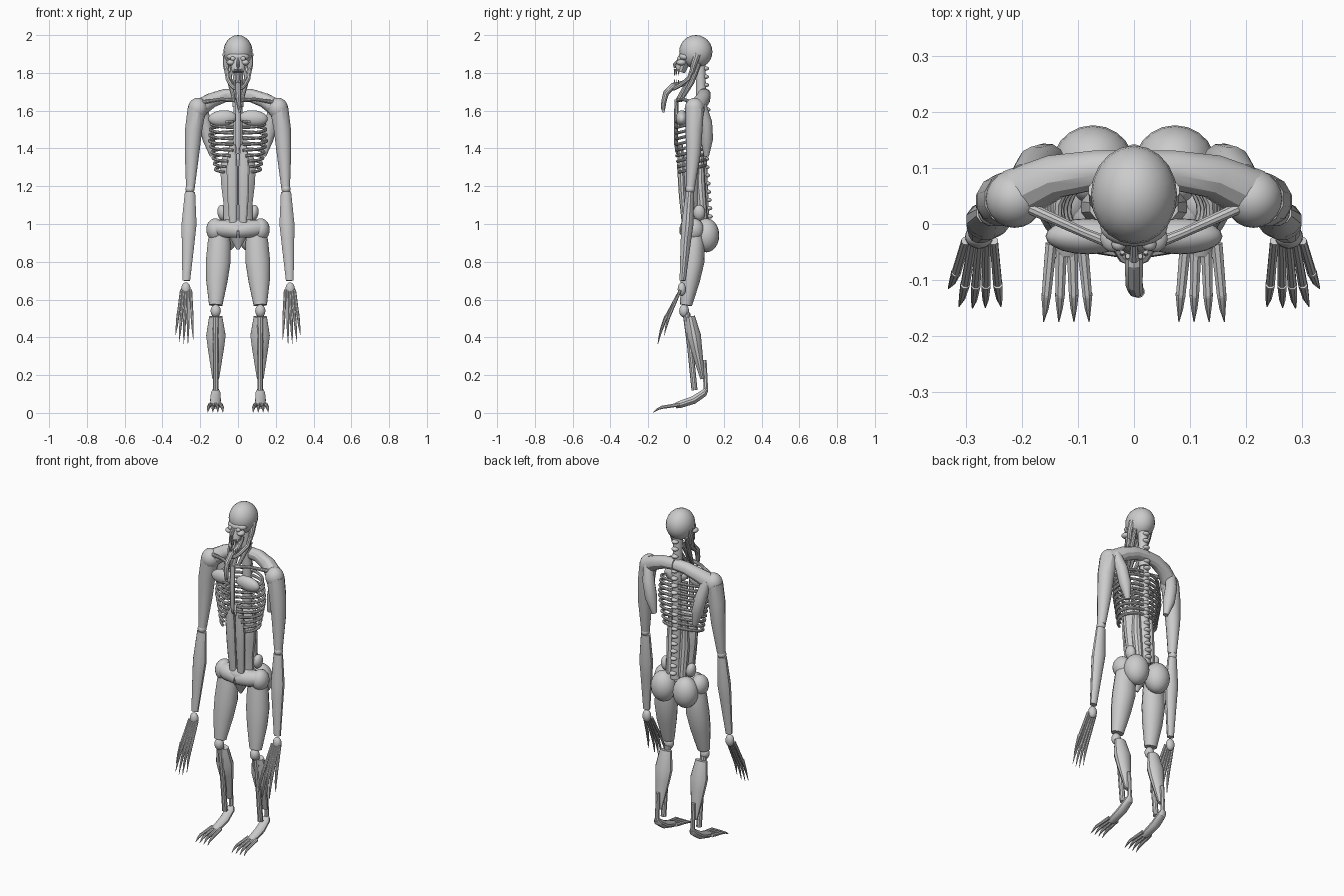
import bpy, bmesh, math
from mathutils import Vector, Matrix


def finish(bm, name, angle=30):
    bmesh.ops.recalc_face_normals(bm, faces=bm.faces)
    me = bpy.data.meshes.new(name)
    bm.to_mesh(me)
    bm.free()
    ob = bpy.data.objects.new(name, me)
    bpy.context.collection.objects.link(ob)
    bpy.ops.object.select_all(action='DESELECT')
    ob.select_set(True)
    bpy.context.view_layer.objects.active = ob
    bpy.ops.object.shade_smooth_by_angle(angle=math.radians(angle))
    return ob


def tube(name, pts, sides=12, flat=1.0):
    """Capped tube through (x, y, z, radius); flat scales the second axis."""
    bm = bmesh.new()
    P = [Vector(p[:3]) for p in pts]
    rings, u, prev = [], None, None
    for i, p in enumerate(P):
        t = (P[min(i + 1, len(P) - 1)] - P[max(i - 1, 0)]).normalized()
        if u is None:
            u = Vector((0, 1, 0)) if abs(t.x) > 0.8 else Vector((1, 0, 0))
        else:
            u = prev.rotation_difference(t) @ u
        u = (u - t * u.dot(t)).normalized()
        v, prev, r = t.cross(u), t, pts[i][3]
        ring = []
        for k in range(sides):
            a = 2 * math.pi * (k + 0.5) / sides
            ring.append(bm.verts.new(p + u * r * math.cos(a) + v * r * flat * math.sin(a)))
        rings.append(ring)
    for a, b in zip(rings, rings[1:]):
        for k in range(sides):
            n = (k + 1) % sides
            bm.faces.new((a[k], a[n], b[n], b[k]))
    bm.faces.new(rings[0])
    bm.faces.new(rings[-1])
    return finish(bm, name)


def ball(name, loc, rad, tilt=0):
    bm = bmesh.new()
    m = Matrix.Translation(loc) @ Matrix.Rotation(tilt, 4, 'Y') @ Matrix.Diagonal((*rad, 1))
    bmesh.ops.create_uvsphere(bm, u_segments=20, v_segments=12, radius=1, matrix=m)
    return finish(bm, name, 60)


def tubes(name, pts, sides=12, flat=1.0):
    for s, side in ((-1, "right"), (1, "left")):
        tube(f"{side}_{name}", [(s * x, y, z, r) for x, y, z, r in pts], sides, flat)


def balls(name, loc, rad, tilt=0):
    for s, side in ((-1, "right"), (1, "left")):
        ball(f"{side}_{name}", (s * loc[0], *loc[1:]), rad, s * tilt)


# skull
ball("cranium", (0, .052, 1.912), (.077, .088, .088))
ball("brow", (0, -.005, 1.885), (.06, .035, .025))
tube("upper_jaw", [(0, .0, 1.88, .045), (0, -.02, 1.84, .04), (0, -.03, 1.805, .032)], 12, .8)
balls("cheekbone", (.038, -.025, 1.855), (.022, .025, .016))
balls("eyeball", (.027, -.036, 1.875), (.013, .012, .012))
tube("nose_bone", [(0, -.035, 1.875, .006), (0, -.062, 1.845, .009), (0, -.058, 1.825, .006)], 8)
tubes("temple", [(.062, .06, 1.9, .02), (.064, .04, 1.84, .016), (.058, .03, 1.80, .013)], 10)

# hanging lower jaw, teeth and tongue
tubes("jaw_branch", [(.063, .042, 1.85, .012), (.055, .015, 1.77, .012),
                     (.036, -.03, 1.735, .011), (.018, -.06, 1.718, .01), (0, -.068, 1.715, .01)], 8)
tube("tongue", [(0, .03, 1.78, .014), (0, -.01, 1.745, .016), (0, -.07, 1.73, .017),
                (0, -.105, 1.695, .016), (.003, -.117, 1.65, .014), (.008, -.121, 1.61, .011),
                (.008, -.119, 1.59, .004)], 10)
for i in range(7):
    a = math.radians(-66 + 22 * i)
    x, y = .03 * math.sin(a), -.022 - .038 * math.cos(a)
    tube("upper_tooth", [(x, y, 1.82, .005), (x, y - .002, 1.785, .001)], 6)
    tube("lower_tooth", [(x, y - .004, 1.725, .005), (x, y - .002, 1.765, .001)], 6)

# neck
tube("neck_column", [(0, .075, 1.86, .03), (0, .078, 1.76, .027), (0, .085, 1.62, .03)])
tube("windpipe", [(0, .04, 1.8, .013), (0, .0, 1.73, .013), (0, -.045, 1.65, .013)], 10)
tubes("neck_tendon", [(.05, .07, 1.85, .011), (.042, .03, 1.75, .014), (.02, -.03, 1.65, .009)], 10)

# spine with knobs
tube("spine", [(0, .085, 1.62, .024), (0, .085, 1.35, .026), (0, .095, 1.0, .03)])
for i in range(19):
    z = 1.04 + i * .0435
    y = .122 - .02 * min(1, (z - 1.04) / .3) + .008 * math.exp(-((z - 1.58) / .1) ** 2)
    ball("vertebra", (0, y, z), (.02, .02, .012))

# rib cage
tube("breastbone", [(0, -.05, 1.66, .016), (0, -.053, 1.55, .015), (0, -.053, 1.42, .014),
                    (0, -.048, 1.37, .006)], 10, .7)
for i in range(10):
    z = 1.56 - .03 * i
    w = .13 + .022 * math.sin(math.pi * min(1, (i + 1) / 5) / 2) - .0065 * max(0, i - 4)
    end = -80 + max(0, i - 5) * 7
    arc = []
    for k in range(12):
        a = math.radians(82 + (end - 82) * k / 11)
        arc.append((w * math.cos(a), .025 + .078 * math.sin(a), z + .02 * math.sin(a), .008))
    tubes("rib", arc, 8)
balls("chest_muscle", (.082, -.022, 1.56), (.076, .032, .042), .08)

# shoulders
tubes("collarbone", [(.015, -.045, 1.655, .011), (.09, -.015, 1.66, .009), (.185, .028, 1.645, .011)], 10)
tubes("shoulder_yoke", [(0, .098, 1.685, .034), (.07, .096, 1.68, .036), (.14, .085, 1.655, .04),
                        (.21, .052, 1.61, .048)])
balls("shoulder_joint", (.213, .045, 1.61), (.052, .052, .058))
tubes("shoulder_blade", [(.195, .08, 1.63, .028), (.175, .105, 1.54, .034), (.155, .11, 1.45, .034),
                         (.135, .108, 1.36, .014)], 12)

# abdomen
tube("waist", [(0, .03, 1.37, .08), (0, .03, 1.3, .096), (0, .033, 1.2, .09), (0, .035, 1.1, .077),
               (0, .038, 1.0, .078)], 16, .52)
tubes("belly_muscle", [(.03, -.03, 1.42, .018), (.032, -.026, 1.3, .03), (.03, -.018, 1.15, .028),
                       (.026, -.008, 1.01, .022)], 10, .7)
tubes("back_muscle", [(.045, .075, 1.36, .018), (.045, .075, 1.2, .028), (.04, .09, 1.02, .025)], 10)

# hips
ball("pelvis", (0, .03, .98), (.115, .062, .055))
tubes("hip_bar", [(0, .005, .965, .042), (.07, .012, .975, .047), (.125, .035, .98, .042)])
tube("groin", [(0, .025, .96, .07), (0, .025, .91, .035), (0, .025, .865, .008)], 12, .7)
balls("hip_joint", (.12, .04, .97), (.048, .055, .06))
balls("hip_crest", (.083, .07, 1.06), (.026, .032, .042), .15)
balls("buttock", (.073, .108, .94), (.072, .068, .09))

# arms
tubes("upper_arm", [(.218, .045, 1.61, .05), (.235, .042, 1.5, .047), (.243, .04, 1.38, .04),
                    (.252, .024, 1.195, .024)], 12)
balls("elbow", (.254, .022, 1.185), (.024, .026, .024))
tubes("forearm", [(.254, .02, 1.17, .028), (.259, .008, 1.0, .041), (.263, .0, .92, .036),
                  (.274, -.018, .7, .021)], 12, .8)
balls("wrist", (.276, -.022, .655), (.025, .022, .036))
for i in range(5):
    bx, tx = .25 + .0125 * i, (.237, .265, .288, .312, .331)[i]
    ty, tz = (-.147, -.149, -.15, -.147, -.115)[i], (.39, .365, .365, .375, .41)[i]
    kx, ky, kz = bx + (tx - bx) * .55, -.035 + (ty + .035) * .66, .64 + (tz - .64) * .55
    tubes("finger", [(bx, -.03, .65, .008), (kx, ky, kz, .0085)], 8)
    tubes("claw", [(kx, ky + .002, kz + .01, .009), (kx + (tx - kx) * .5, ky + (ty - ky) * .6,
                   (kz + tz) / 2, .006), (tx, ty, tz, .001)], 8)

# legs
tubes("thigh", [(.1, .045, .98, .05), (.1, .045, .9, .062), (.105, .038, .8, .067), (.112, .022, .7, .058),
                (.118, .0, .57, .036)], 14, .88)
balls("knee", (.118, -.01, .54), (.027, .026, .034))
tubes("calf", [(.118, .022, .51, .036), (.117, .042, .41, .053), (.117, .055, .34, .044),
               (.118, .088, .18, .018)], 12, .72)
tubes("shin_bone", [(.118, .002, .53, .02), (.118, .022, .35, .016), (.118, .045, .12, .016)], 10)
tubes("heel_tendon", [(.118, .098, .28, .012), (.118, .105, .12, .013)], 8)

# feet
tubes("foot", [(.118, .108, .125, .016), (.118, .095, .105, .026), (.119, .04, .068, .029),
               (.119, -.03, .045, .026), (.119, -.055, .038, .02)], 12, .75)
for i in range(4):
    bx, kx, tx = .092 + .0185 * i, .083 + .0245 * i, .08 + .027 * i
    tubes("toe", [(bx, -.035, .044, .011), (kx, -.13, .029, .009)], 8)
    tubes("toe_claw", [(kx, -.125, .03, .0095), (kx + .3 * (tx - kx), -.15, .02, .006),
                       (tx, -.174, .002, .001)], 8)
